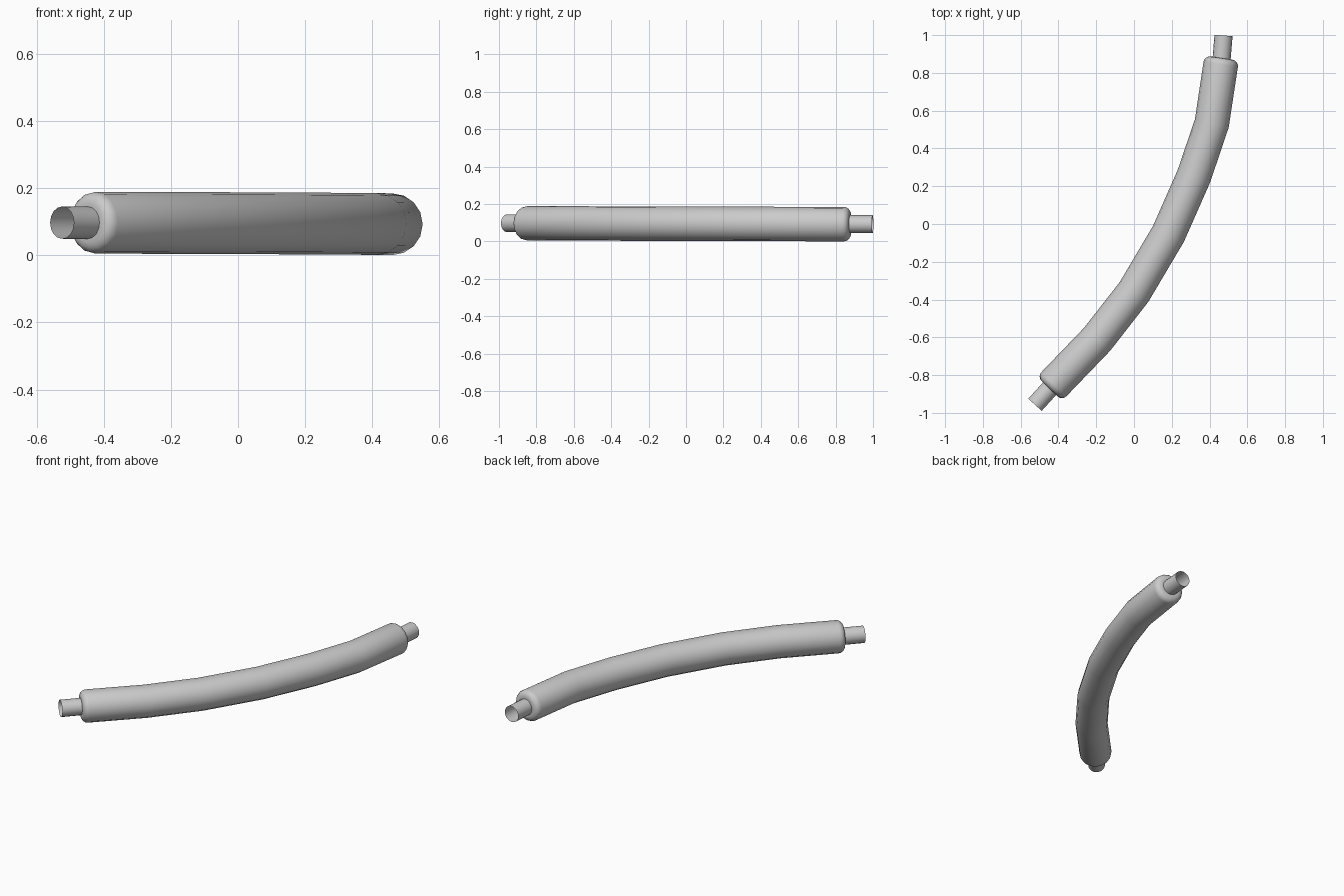
import bpy, bmesh, math
from mathutils import Vector

if "Cube" in bpy.data.objects:
    bpy.data.objects.remove(bpy.data.objects["Cube"])

# centre line of the bend, from front-left end to back-right end
BEND = [(-0.195, -0.61), (0.0, -0.36), (0.182, -0.053), (0.317, 0.253), (0.412, 0.533)]
START, END = (-0.447, -0.872), (0.464, 0.878)
PIPE_START, PIPE_END = (-0.524, -0.957), (0.474, 0.998)
SIDES = 16


def spot(p):
    # slight fall in height along the length
    return Vector((p[0], p[1], 0.0945 - 0.0027 * p[1]))


def add_tube(name, stations):
    """Sweep circles: each station is (centre, direction, radius)."""
    bm = bmesh.new()
    rings = []
    for c, d, r in stations:
        side = d.cross(Vector((0, 0, 1))).normalized()
        up = side.cross(d).normalized()
        rings.append([bm.verts.new(c + r * (math.cos(a) * side + math.sin(a) * up))
                      for a in (2 * math.pi * i / SIDES for i in range(SIDES))])
    for a, b in zip(rings, rings[1:]):
        for i in range(SIDES):
            j = (i + 1) % SIDES
            bm.faces.new((a[i], a[j], b[j], b[i]))
    bmesh.ops.recalc_face_normals(bm, faces=bm.faces)
    me = bpy.data.meshes.new(name)
    bm.to_mesh(me)
    bm.free()
    ob = bpy.data.objects.new(name, me)
    bpy.context.collection.objects.link(ob)
    bpy.context.view_layer.objects.active = ob
    ob.select_set(True)
    bpy.ops.object.shade_smooth_by_angle(angle=math.radians(40))
    ob.select_set(False)


def along(points):
    """Pair every point with its averaged direction."""
    last = len(points) - 1
    out = []
    for i, p in enumerate(points):
        before = (p - points[i - 1]).normalized() if i else Vector()
        after = (points[i + 1] - p).normalized() if i < last else Vector()
        out.append((p, (before + after).normalized()))
    return out


# thick sleeve with rounded ends
R, PIPE_R, ROUND = 0.092, 0.048, 0.033
line = along([spot(p) for p in [START] + BEND + [END]])
(p0, d0), (p1, d1) = line[0], line[-1]
arc = [i * math.pi / 8 for i in range(5)]
cap = [(0.0, PIPE_R)] + [(ROUND * (1 - math.sin(a)), R - ROUND * (1 - math.cos(a)))
                         for a in reversed([math.pi / 2 - t for t in reversed(arc)])]
cap = [cap[0]] + sorted(cap[1:])
sleeve = [(p0 + d0 * s, d0, r) for s, r in cap]
sleeve += [(p, d, R) for p, d in line[1:-1]]
sleeve += [(p1 - d1 * s, d1, r) for s, r in reversed(cap)]
add_tube("sleeve", sleeve)

# thin open pipe running through the sleeve
pipe = along([spot(p) for p in [PIPE_START, START] + BEND + [END, PIPE_END]])
add_tube("inner_pipe", [(p, d, PIPE_R) for p, d in pipe])
